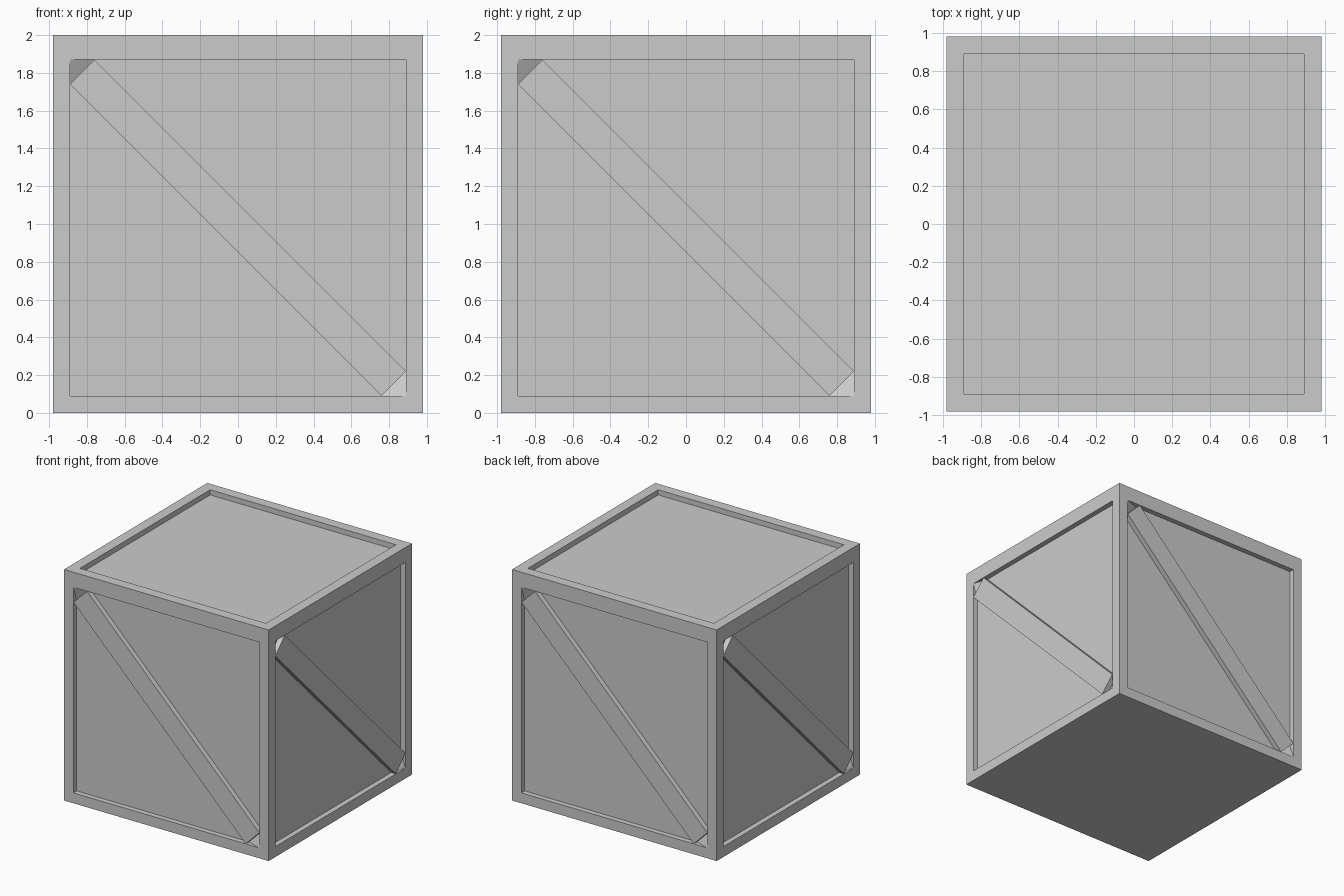
import bpy
import bmesh
from math import pi
from mathutils import Matrix

if "Cube" in bpy.data.objects:
    bpy.data.objects.remove(bpy.data.objects["Cube"])

R = 0.98       # half width of the crate
I = 0.89       # half width of the recessed panels
D = 0.045      # recess depth
H = 2.0
Z0, Z1 = 0.09, 1.87   # side recess bottom and top
E = 0.13       # brace corner cut


def finish(name, bm, closed=False):
    bmesh.ops.remove_doubles(bm, verts=bm.verts[:], dist=0.0005)
    if closed:
        bmesh.ops.recalc_face_normals(bm, faces=bm.faces[:])
    me = bpy.data.meshes.new(name)
    bm.to_mesh(me)
    bm.free()
    ob = bpy.data.objects.new(name, me)
    bpy.context.collection.objects.link(ob)
    return ob


def add_face(bm, pts, rot=None):
    m = rot or Matrix.Identity(4)
    bm.faces.new([bm.verts.new(m @ Matrix.Translation(p).translation) for p in pts])


def recessed_side(bm, outer, inner, floor, rot=None):
    """Flat border, recess walls and recessed panel."""
    for i in range(4):
        j = (i + 1) % 4
        add_face(bm, [outer[i], outer[j], inner[j], inner[i]], rot)
        add_face(bm, [inner[i], inner[j], floor[j], floor[i]], rot)
    add_face(bm, floor, rot)


def rect(a0, a1, b0, b1):
    return [(a0, b0), (a1, b0), (a1, b1), (a0, b1)]


turns = {n: Matrix.Rotation(k * pi / 2, 4, 'Z')
         for k, n in enumerate(("front", "right", "back", "left"))}

# Crate body: four recessed sides, recessed lid, flat base
bm = bmesh.new()
for rot in turns.values():
    recessed_side(bm,
                  [(x, -R, z) for x, z in rect(-R, R, 0, H)],
                  [(x, -R, z) for x, z in rect(-I, I, Z0, Z1)],
                  [(x, -R + D, z) for x, z in rect(-I, I, Z0, Z1)], rot)
recessed_side(bm,
              [(x, y, H) for x, y in rect(-R, R, -R, R)],
              [(x, y, H) for x, y in rect(-I, I, -I, I)],
              [(x, y, H - D) for x, y in rect(-I, I, -I, I)])
add_face(bm, [(x, y, 0) for x, y in rect(-R, R, -R, R)])
finish("crate_body", bm, closed=True)

# Diagonal brace on each side, with sloped gussets in the two corners
brace = [(-I, Z1 - E), (I - E, Z0), (I, Z0 + E), (-I + E, Z1)]
mid = (Z0 + Z1) / 2
for name, rot in turns.items():
    bm = bmesh.new()
    add_face(bm, [(x, -R, z) for x, z in brace], rot)
    for i in range(4):
        (xa, za), (xb, zb) = brace[i], brace[(i + 1) % 4]
        add_face(bm, [(xa, -R, za), (xa, -R + D, za),
                      (xb, -R + D, zb), (xb, -R, zb)], rot)
    finish("brace_" + name, bm)

    bm = bmesh.new()
    for s in (1, -1):
        tri = [(-I, -R + D, Z1 - E), (-I + E, -R + D, Z1), (-I, -R, Z1)]
        add_face(bm, [(s * x, y, mid + s * (z - mid)) for x, y, z in tri], rot)
    finish("corner_gussets_" + name, bm)
